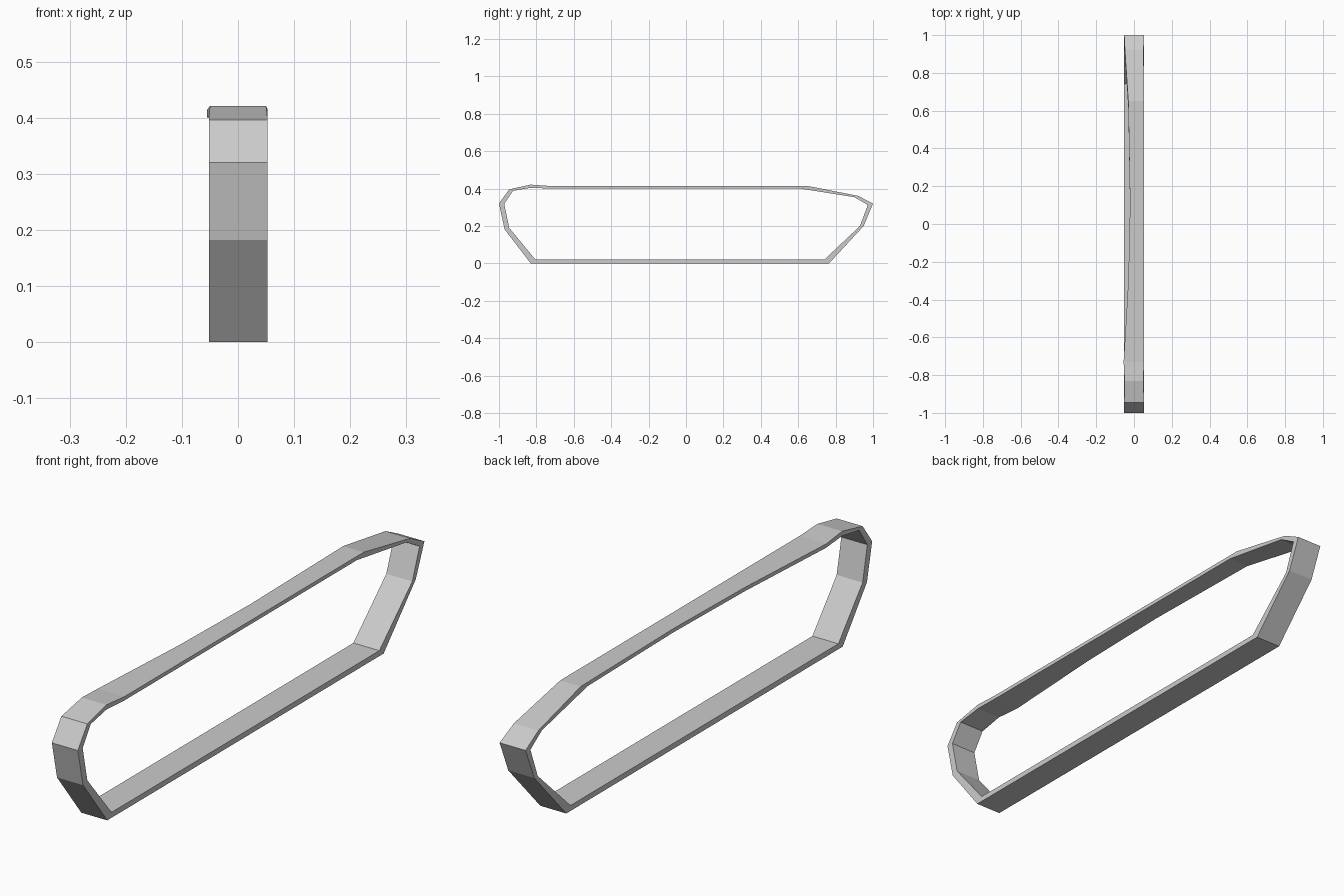
import bpy, bmesh

# Stations round the belt: outer y, z, inner y, z, left x, right x
L, R = -0.052, 0.053
stations = [
    (-0.83, 0.0, -0.805, 0.02, L, R),
    (-0.97, 0.182, -0.945, 0.19, L, R),
    (-1.0, 0.32, -0.972, 0.318, L, R),
    (-0.945, 0.396, -0.925, 0.388, L, R),
    (-0.83, 0.421, -0.83, 0.404, -0.05, 0.05),
    (-0.73, 0.414, -0.73, 0.400, -0.055, R),
    (-0.30, 0.414, -0.30, 0.400, -0.030, R),
    (0.10, 0.414, 0.10, 0.400, -0.021, R),
    (0.65, 0.414, 0.61, 0.400, -0.030, R),
    (0.92, 0.361, 0.90, 0.354, -0.048, 0.051),
    (1.0, 0.32, 0.972, 0.312, L, R),
    (0.95, 0.20, 0.93, 0.20, L, R),
    (0.765, 0.0, 0.74, 0.02, L, R),
]

# Track belt: a closed loop of rectangular cross-sections
bm = bmesh.new()
rings = []
for oy, oz, iy, iz, left, right in stations:
    corners = [(left, oy, oz), (right, oy, oz), (right, iy, iz), (left, iy, iz)]
    rings.append([bm.verts.new(c) for c in corners])
for a, b in zip(rings, rings[1:] + rings[:1]):
    for k in range(4):
        n = (k + 1) % 4
        bm.faces.new((a[k], a[n], b[n], b[k]))
bmesh.ops.recalc_face_normals(bm, faces=bm.faces)
mesh = bpy.data.meshes.new("track_belt")
bm.to_mesh(mesh)
bm.free()
bpy.context.collection.objects.link(bpy.data.objects.new("track_belt", mesh))
